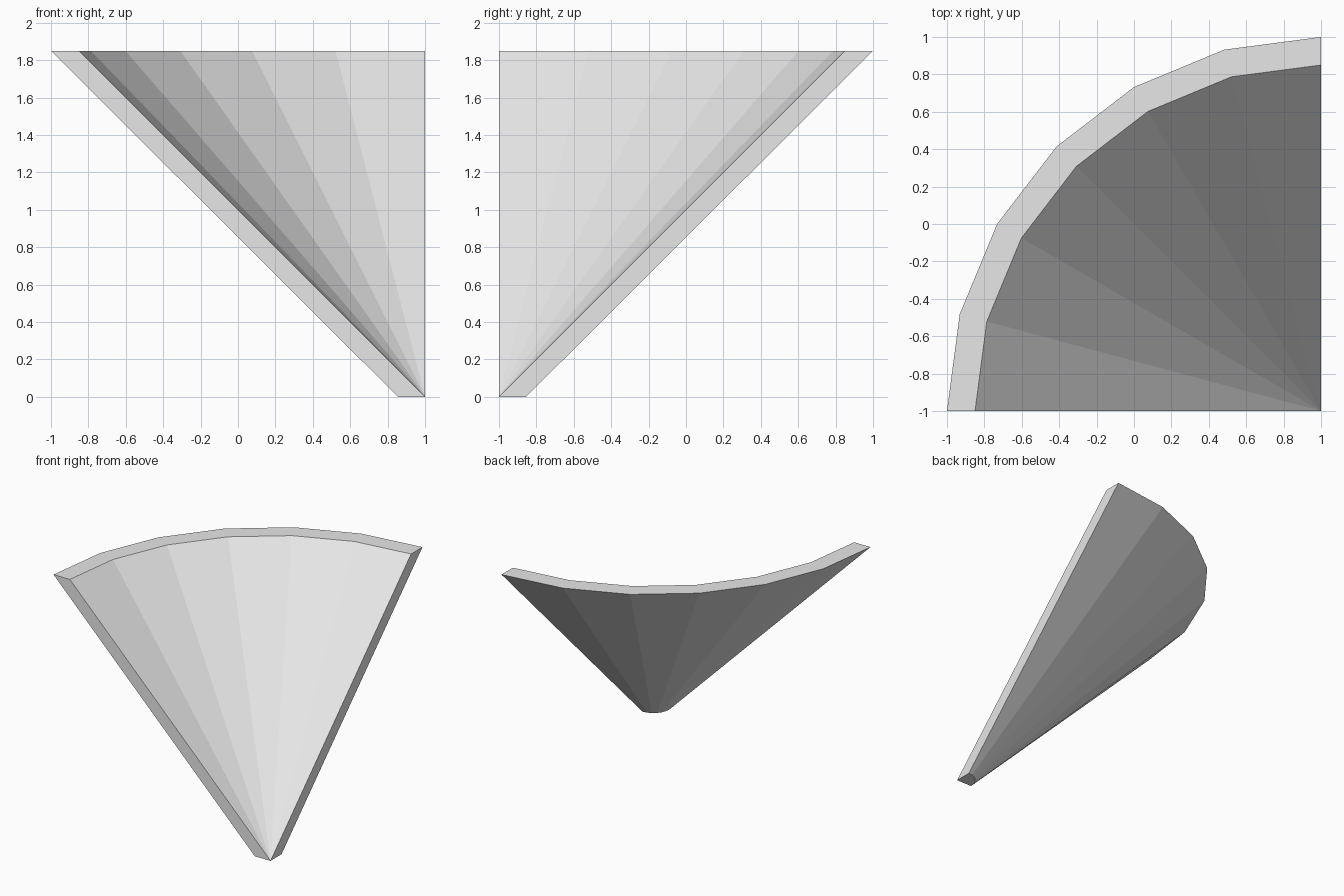
import bpy
import bmesh
from math import cos, sin, radians

cube = bpy.data.objects.get("Cube")
if cube:
    bpy.data.objects.remove(cube, do_unlink=True)

HEIGHT = 1.85
OUTER_TOP, INNER_TOP, OUTER_BASE = 2.0, 1.85, 0.145
SEGMENTS = 6

# Single pale grey material
grey = bpy.data.materials.new("pale grey")
grey.use_nodes = True
colour = (0.8, 0.8, 0.8, 1)
grey.diffuse_color = colour
grey.node_tree.nodes["Principled BSDF"].inputs["Base Color"].default_value = colour

bm = bmesh.new()


def arc(radius, z):
    """Quarter circle of vertices around the corner axis."""
    angles = [radians(90 * i / SEGMENTS) for i in range(SEGMENTS + 1)]
    return [bm.verts.new((1 - radius * cos(a), -1 + radius * sin(a), z)) for a in angles]


outer_top = arc(OUTER_TOP, HEIGHT)
inner_top = arc(INNER_TOP, HEIGHT)
outer_base = arc(OUTER_BASE, 0)
apex = bm.verts.new((1, -1, 0))

# Outer wall, top rim and hollow inner cone
for i in range(SEGMENTS):
    j = i + 1
    bm.faces.new((outer_base[i], outer_base[j], outer_top[j], outer_top[i]))
    bm.faces.new((outer_top[i], outer_top[j], inner_top[j], inner_top[i]))
    bm.faces.new((inner_top[i], inner_top[j], apex))

# Foot and the two cut ends
bm.faces.new([apex] + outer_base)
for end in (0, -1):
    bm.faces.new((apex, outer_base[end], outer_top[end], inner_top[end]))

bmesh.ops.recalc_face_normals(bm, faces=bm.faces)
mesh = bpy.data.meshes.new("quarter_cone_shell")
bm.to_mesh(mesh)
bm.free()
mesh.materials.append(grey)
shell = bpy.data.objects.new("quarter_cone_shell", mesh)
bpy.context.collection.objects.link(shell)
